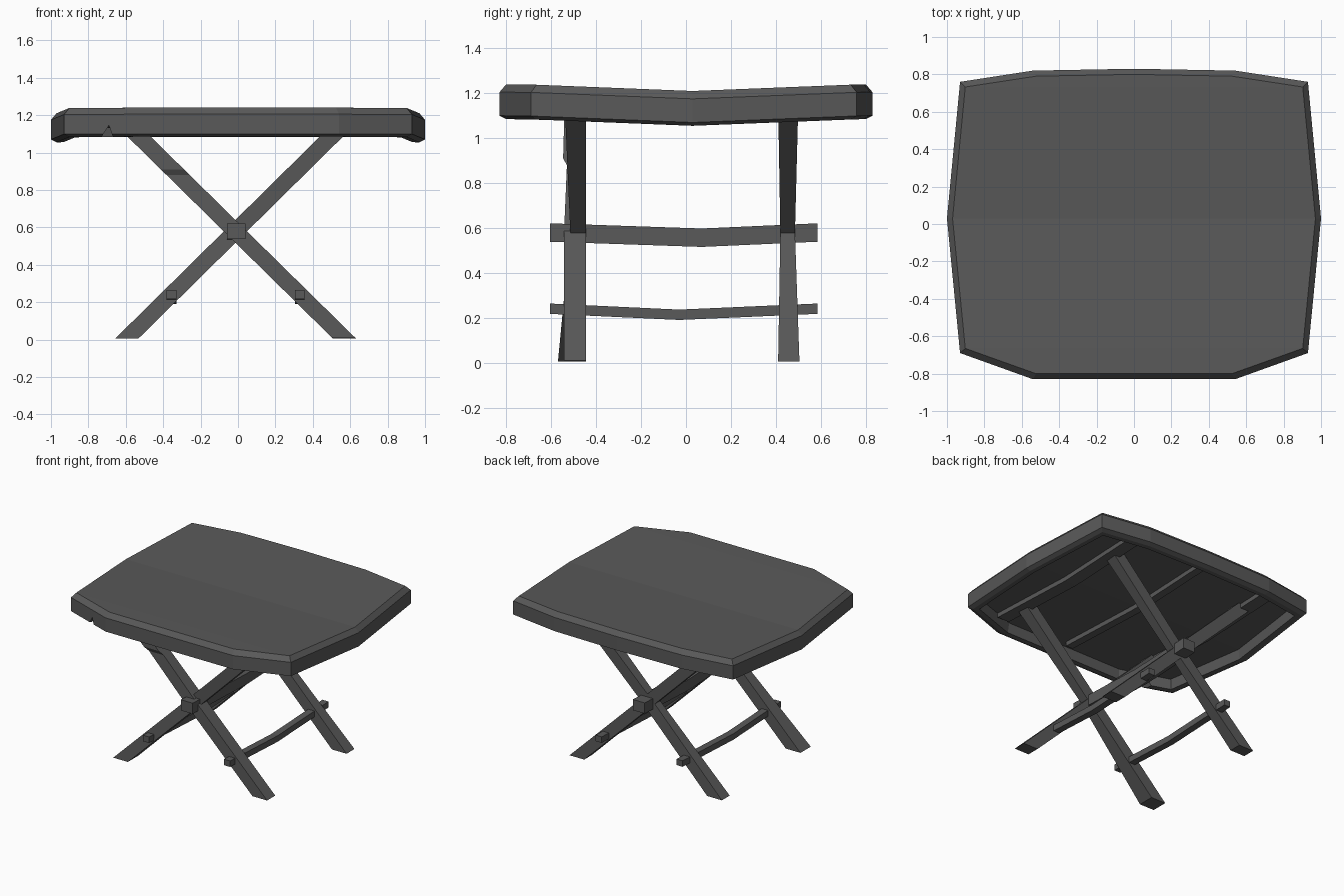
import bpy

if "Cube" in bpy.data.objects:
    bpy.data.objects.remove(bpy.data.objects["Cube"])

grey = bpy.data.materials.new("dark grey")
grey.diffuse_color = (0.1, 0.1, 0.1, 1)
grey.use_nodes = True
grey.node_tree.nodes["Principled BSDF"].inputs["Base Color"].default_value = grey.diffuse_color


def make(name, verts, faces):
    me = bpy.data.meshes.new(name)
    me.from_pydata(verts, [], faces)
    me.materials.append(grey)
    ob = bpy.data.objects.new(name, me)
    bpy.context.collection.objects.link(ob)
    return ob


def fix_normals(ob):
    import bmesh
    bm = bmesh.new()
    bm.from_mesh(ob.data)
    bmesh.ops.recalc_face_normals(bm, faces=bm.faces)
    bm.to_mesh(ob.data)
    bm.free()


def bridge(rings, n):
    return [(r * n + i, r * n + (i + 1) % n, (r + 1) * n + (i + 1) % n, (r + 1) * n + i)
            for r in range(rings - 1) for i in range(n)]


def loft(name, sections):
    # closed bar through four-cornered sections
    verts = [v for s in sections for v in s]
    k = len(sections)
    faces = bridge(k, 4) + [(3, 2, 1, 0), tuple(range(4 * k - 4, 4 * k))]
    ob = make(name, verts, faces)
    fix_normals(ob)
    return ob


# tabletop: outline rings, gently sagging towards the middle line, hollow underneath
right = [(0.54, -0.83), (0.93, -0.69), (1.0, 0.03), (0.93, 0.76), (0.54, 0.82)]
outline = right + [(0, 0.83)] + [(-x, y) for x, y in reversed(right)] + [(0, -0.83)]
N = len(outline)
profile = [(0.03, 1.24), (0.0, 1.205), (0.0, 1.1), (0.03, 1.085), (0.065, 1.085), (0.075, 1.16)]
verts = []
for inset, z in profile:
    for x, y in outline:
        px, py = x * (1 - inset), y * (1 - inset / 0.83)
        verts.append((px, py, z - 0.03 * (1 - min(1, abs(py - 0.03) / 0.75))))
cap = [(11, 0, 1, 9, 10), (1, 2, 8, 9), (2, 3, 7, 8), (3, 4, 5, 6, 7)]
last = (len(profile) - 1) * N
faces = bridge(len(profile), N) + cap + [tuple(last + i for i in f) for f in cap]
top = make("tabletop", verts, faces)
fix_normals(top)

# chipped notch in the front rim
tri = [(-0.745, 1.06), (-0.69, 1.145), (-0.66, 1.06)]
cutter = make("notch_cutter", [(x, y, z) for y in (-0.9, -0.67) for x, z in tri],
              [(0, 1, 2), (5, 4, 3), (0, 3, 4, 1), (1, 4, 5, 2), (2, 5, 3, 0)])
fix_normals(cutter)
mod = top.modifiers.new("notch", 'BOOLEAN')
mod.operation = 'DIFFERENCE'
mod.solver = 'EXACT'
mod.object = cutter
bpy.context.view_layer.objects.active = top
top.select_set(True)
bpy.ops.object.modifier_apply(modifier="notch")
bpy.data.objects.remove(cutter)

# battens under the top
for i, (x, w) in enumerate([(-0.6, 0.1), (0.0, 0.06), (0.6, 0.1)]):
    loft(f"batten_{i + 1}",
         [[(x - w / 2, y, z - 0.035), (x + w / 2, y, z - 0.035),
           (x + w / 2, y, z + 0.02), (x - w / 2, y, z + 0.02)]
          for y, z in [(-0.7, 1.16), (0.03, 1.13), (0.72, 1.16)]])


# crossed legs: sections are (height, front y, back y)
def leg(name, x0, x1, sections):
    rings = []
    for z, ya, yb in sections:
        x = x0 + (x1 - x0) * z / 1.155
        rings.append([(x - 0.062, ya, z), (x + 0.062, ya, z),
                      (x + 0.062, yb, z), (x - 0.062, yb, z)])
    loft(name, rings)


A, B = (-0.6, 0.57), (0.575, -0.6)
leg("front_leg_a", *A, [(0.005, -0.57, -0.445), (0.58, -0.515, -0.445), (1.155, -0.54, -0.445)])
leg("front_leg_b", *B, [(0.01, -0.543, -0.445), (0.58, -0.543, -0.445), (0.88, -0.53, -0.445),
                        (0.91, -0.547, -0.445), (1.155, -0.54, -0.445)])
for tag, xs in (("a", A), ("b", B)):
    leg("back_leg_" + tag, *xs, [(0.005, 0.41, 0.505), (0.58, 0.42, 0.485), (1.155, 0.41, 0.5)])


# stretchers running front to back, bowed downwards
def stretcher(name, x, w, path, h):
    loft(name, [[(x - w, y, z - h), (x + w, y, z - h), (x + w, y, z + h), (x - w, y, z + h)]
                for y, z in path])


stretcher("pivot_beam", -0.01, 0.05, [(-0.605, 0.58), (0.07, 0.557), (0.585, 0.58)], 0.041)
for side, x in (("left", -0.355), ("right", 0.33)):
    stretcher(side + "_stretcher", x, 0.026, [(-0.605, 0.241), (-0.03, 0.214), (0.585, 0.241)], 0.023)
